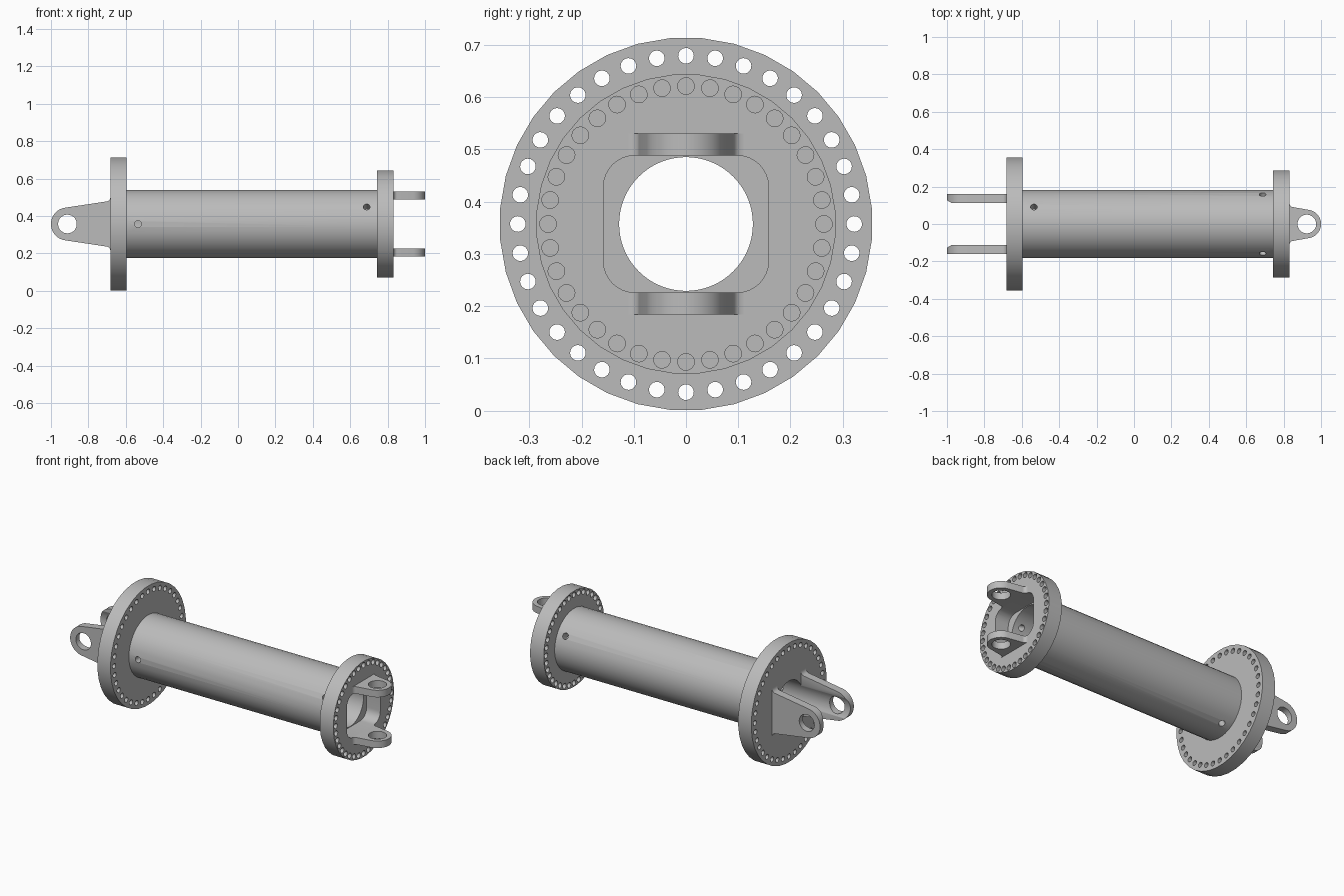
import bpy, bmesh
from math import sin, cos, pi, radians
from mathutils import Vector

if "Cube" in bpy.data.objects:
    bpy.data.objects.remove(bpy.data.objects["Cube"])

AXIS = 0.357          # height of the tube's centre line
BORE = 0.128
LEFT_IN, LEFT_OUT = -0.595, -0.682
RIGHT_IN, RIGHT_OUT = 0.742, 0.832

steel = bpy.data.materials.new("grey steel")
steel.use_nodes = True
GREY = (0.5, 0.5, 0.5, 1)
steel.diffuse_color = GREY
steel.node_tree.nodes["Principled BSDF"].inputs["Base Color"].default_value = GREY


def arc(cx, cy, r, start, end, n):
    """Points along an arc, angles in degrees."""
    return [(cx + r * cos(radians(start + (end - start) * i / n)),
             cy + r * sin(radians(start + (end - start) * i / n))) for i in range(n + 1)]


def circle(r, n, cx=0, cy=0, turn=5):
    return arc(cx, cy, r, turn, turn + 360, n)[:-1]


def add_prism(bm, outline, place, lo, hi):
    """Extrude a 2D outline from lo to hi; place maps (u, v, depth) to space."""
    rings = [[bm.verts.new(place(u, v, d)) for u, v in outline] for d in (lo, hi)]
    n = len(outline)
    for ring in rings:
        bm.faces.new(ring)
    for i in range(n):
        j = (i + 1) % n
        bm.faces.new((rings[0][i], rings[0][j], rings[1][j], rings[1][i]))


def finish(name, bm):
    bmesh.ops.recalc_face_normals(bm, faces=bm.faces[:])
    mesh = bpy.data.meshes.new(name)
    bm.to_mesh(mesh)
    bm.free()
    mesh.materials.append(steel)
    obj = bpy.data.objects.new(name, mesh)
    bpy.context.collection.objects.link(obj)
    return obj


def prisms(name, outlines, place, lo, hi):
    bm = bmesh.new()
    for outline in outlines:
        add_prism(bm, outline, place, lo, hi)
    return finish(name, bm)


def select_only(obj):
    bpy.ops.object.select_all(action='DESELECT')
    obj.select_set(True)
    bpy.context.view_layer.objects.active = obj


def cut(obj, cutter):
    mod = obj.modifiers.new("cut", 'BOOLEAN')
    mod.operation, mod.solver, mod.object = 'DIFFERENCE', 'EXACT', cutter
    select_only(obj)
    bpy.ops.object.modifier_apply(modifier=mod.name)
    bpy.data.objects.remove(cutter)


def smooth(obj):
    select_only(obj)
    bpy.ops.object.shade_smooth_by_angle(angle=radians(30))


def along_x(u, v, d):
    return Vector((d, u, AXIS + v))


def bore_cutter(lo, hi):
    return prisms("bore_cutter", [circle(BORE, 72)], along_x, lo, hi)


# Flanges with a ring of bolt holes
def flange(name, r, bolt_ring, bolt_r, lo, hi):
    obj = prisms(name, [circle(r, 36)], along_x, lo, hi)
    bolts = [circle(bolt_r, 16, bolt_ring * cos(a), bolt_ring * sin(a))
             for a in (2 * pi * i / 36 for i in range(36))]
    cut(obj, prisms("bolt_cutter", bolts, along_x, lo - 0.1, hi + 0.1))
    return obj


left_flange = flange("left_flange", 0.357, 0.322, 0.015, LEFT_OUT, LEFT_IN)
cut(left_flange, bore_cutter(LEFT_OUT - 0.1, LEFT_IN + 0.1))

right_flange = flange("right_flange", 0.287, 0.264, 0.016, RIGHT_IN, RIGHT_OUT)
window = []
for k, (sy, sz) in enumerate([(1, 1), (-1, 1), (-1, -1), (1, -1)]):
    window += arc(sy * 0.098, sz * 0.071, 0.06, 90 * k, 90 * k + 90, 8)
cut(right_flange, prisms("window_cutter", [window], along_x, RIGHT_IN - 0.1, RIGHT_OUT + 0.1))

# Tube with a bore and three locating holes near each end
tube = prisms("tube", [circle(0.183, 36)], along_x, LEFT_IN, RIGHT_IN)
cut(tube, bore_cutter(LEFT_IN - 0.1, RIGHT_IN + 0.1))
for x, first in ((-0.535, 60), (0.688, 30)):
    for k in range(3):
        a = radians(first + 120 * k)

        def radial(u, v, d, x=x, a=a):
            return Vector((x + u, d * cos(a) - v * sin(a), AXIS + d * sin(a) + v * cos(a)))
        cut(tube, prisms("pin_cutter", [circle(0.018, 20)], radial, 0.08, 0.25))


# Clevis lugs: rounded tip, tapered sides and a filleted root
def lug(name, place, reach, tip_r, sweep, root, fillet, inner, outer):
    half = arc(reach, 0, tip_r, 0, sweep, 14)
    half += arc(fillet, root + fillet, fillet, 270, 180, 6)
    outline = half + [(u, -v) for u, v in reversed(half[1:])]
    obj = prisms(name, [outline], place, inner, outer)
    cut(obj, prisms("eye_cutter", [circle(0.05, 32, reach)], place, inner - 0.1, outer + 0.1))
    return obj


def left_place(side):
    return lambda u, v, d: Vector((LEFT_OUT - u, side * d, AXIS + v))


def right_place(side):
    return lambda u, v, d: Vector((RIGHT_OUT + u, v, AXIS + side * d))


parts = [left_flange, right_flange, tube]
for side, label in ((1, "back"), (-1, "front")):
    obj = lug(label + "_lug", left_place(side), 0.23, 0.088, 80, 0.12, 0.025, 0.112, 0.16)
    cut(obj, bore_cutter(-1.1, LEFT_IN))
    parts.append(obj)
for side, label in ((1, "upper"), (-1, "lower")):
    parts.append(lug(label + "_lug", right_place(side), 0.092, 0.076, 79, 0.09, 0.02, 0.131, 0.173))

for part in parts:
    smooth(part)
